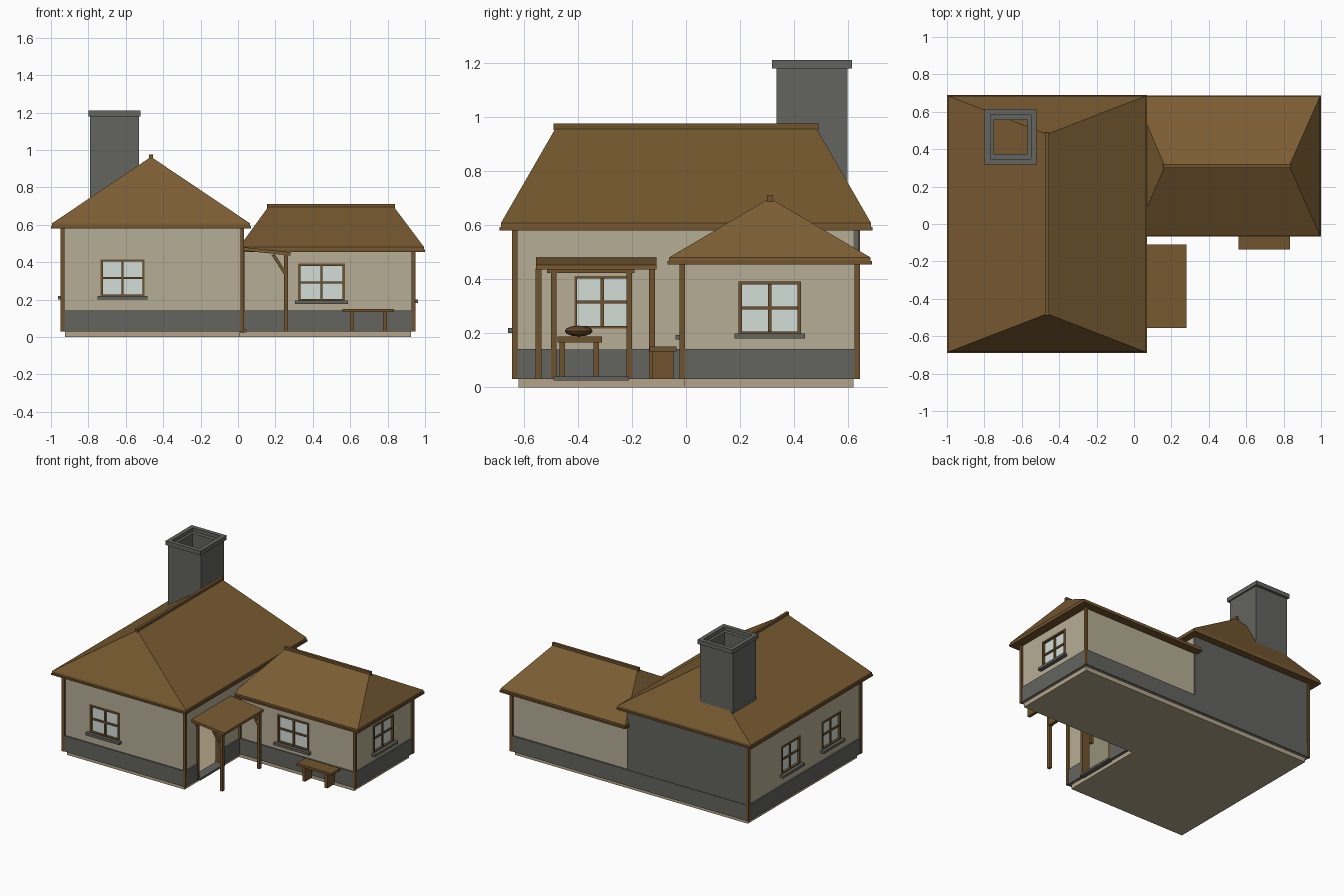
import bpy, bmesh, math
from mathutils import Matrix, Vector

if "Cube" in bpy.data.objects:
    bpy.data.objects.remove(bpy.data.objects["Cube"])


def material(name, rgb):
    m = bpy.data.materials.new(name)
    lin = [((c / 255 + 0.055) / 1.055) ** 2.4 for c in rgb]
    m.diffuse_color = (*lin, 1)
    m.use_nodes = True
    m.node_tree.nodes["Principled BSDF"].inputs["Base Color"].default_value = m.diffuse_color
    return m


ROOF = material("roof_brown", (122, 92, 50))
TIMBER = material("timber_brown", (112, 84, 46))
PLASTER = material("plaster_cream", (182, 174, 149))
SLAB = material("floor_tan", (180, 165, 138))
STONE = material("stone_grey", (99, 99, 95))
GLASS = material("glass_pale", (212, 222, 217))
BREAD = material("bread_brown", (100, 70, 36))


def finish(name, bm, mat, M=Matrix()):
    bmesh.ops.recalc_face_normals(bm, faces=bm.faces)
    me = bpy.data.meshes.new(name)
    bm.to_mesh(me)
    bm.free()
    me.transform(M)
    ob = bpy.data.objects.new(name, me)
    bpy.context.collection.objects.link(ob)
    if mat:
        me.materials.append(mat)
    return ob


def boxes(name, mat, parts, M=Matrix()):
    """One object from boxes given as (x0, x1, y0, y1, z0, z1)."""
    bm = bmesh.new()
    for x0, x1, y0, y1, z0, z1 in parts:
        T = Matrix.Translation(((x0 + x1) / 2, (y0 + y1) / 2, (z0 + z1) / 2))
        S = Matrix.Diagonal((x1 - x0, y1 - y0, z1 - z0, 1))
        bmesh.ops.create_cube(bm, size=1, matrix=T @ S)
    return finish(name, bm, mat, M)


def hull(name, mat, points):
    bm = bmesh.new()
    for p in points:
        bm.verts.new(p)
    bmesh.ops.convex_hull(bm, input=bm.verts[:])
    bmesh.ops.dissolve_limit(bm, angle_limit=0.01, verts=bm.verts[:], edges=bm.edges[:])
    return finish(name, bm, mat)


def cut(ob, cutters, mat):
    """Subtract the cutters, bake the result and colour it."""
    for c in cutters:
        m = ob.modifiers.new("cut", 'BOOLEAN')
        m.operation, m.solver, m.object = 'DIFFERENCE', 'EXACT', c
    bpy.context.view_layer.update()
    dg = bpy.context.evaluated_depsgraph_get()
    me = bpy.data.meshes.new_from_object(ob.evaluated_get(dg))
    ob.modifiers.clear()
    ob.data = me
    me.materials.clear()
    me.materials.append(mat)
    for c in cutters:
        bpy.data.objects.remove(c)


def window(name, x, y, z0, z1, w, turn):
    """Frame, cross bars, glass and sill; returns the cutter for the wall."""
    M = Matrix.Translation((x, y, 0)) @ Matrix.Rotation(math.radians(turn), 4, 'Z')
    h, t, mid = w / 2, 0.012, (z0 + z1) / 2
    a, b = -0.006, 0.035
    boxes(name + "_frame", TIMBER, [
        (-h, -h + t, a, b, z0, z1), (h - t, h, a, b, z0, z1),
        (-h + t, h - t, a, b, z1 - t, z1), (-h + t, h - t, a, b, z0, z0 + t),
        (-0.006, 0.006, 0.0, 0.026, z0 + t, z1 - t),
        (-h + t, h - t, 0.001, 0.025, mid - 0.006, mid + 0.006)], M)
    boxes(name + "_glass", GLASS, [(-h + t, h - t, 0.010, 0.016, z0 + t, z1 - t)], M)
    boxes(name + "_sill", STONE, [(-h - 0.016, h + 0.016, -0.028, 0.012, z0 - 0.014, z0 + 0.004)], M)
    g = h - 0.003
    return boxes("cutter", None, [(-g, g, -0.05, 0.07, z0 + 0.003, z1 - 0.003)], M)


# foundation slab and hollow walls
boxes("main_foundation", SLAB, [(-0.925, 0.01, -0.62, 0.62, 0, 0.035)])
boxes("wing_foundation", SLAB, [(0.01, 0.925, -0.005, 0.62, 0, 0.035)])

main = boxes("main_walls", None, [(-0.935, 0.02, -0.63, 0.63, 0.03, 0.585)])
main_cuts = [
    boxes("cutter", None, [(-0.895, -0.02, -0.59, 0.59, 0.01, 0.57)]),
    boxes("cutter", None, [(-0.05, 0.06, -0.485, -0.215, 0.01, 0.43)]),
    window("front_window", -0.617, -0.63, 0.215, 0.415, 0.235, 0),
    window("left_window_a", -0.935, -0.31, 0.215, 0.415, 0.21, -90),
    window("left_window_b", -0.935, 0.15, 0.215, 0.415, 0.21, -90)]
cut(main, main_cuts, PLASTER)

wing = boxes("wing_walls", None, [(0.0, 0.935, -0.01, 0.63, 0.03, 0.46)])
wing_cuts = [
    boxes("cutter", None, [(0.03, 0.895, 0.03, 0.59, 0.01, 0.45)]),
    window("wing_front_window", 0.447, -0.01, 0.19, 0.392, 0.25, 0),
    window("wing_right_window", 0.935, 0.31, 0.195, 0.392, 0.23, 90)]
cut(wing, wing_cuts, PLASTER)

# stone base course and stone back wall
z = (0.03, 0.142)
boxes("stone_base", STONE, [
    (-0.945, 0.03, -0.64, -0.585, *z), (-0.945, -0.89, -0.585, 0.585, *z),
    (-0.945, 0.945, 0.585, 0.642, *z), (-0.025, 0.03, -0.585, -0.49, *z),
    (-0.025, 0.03, -0.21, -0.02, *z), (0.03, 0.945, -0.02, 0.035, *z),
    (0.89, 0.945, 0.035, 0.585, *z)])
boxes("stone_back_wall", STONE, [(-0.932, 0.02, 0.62, 0.638, 0.14, 0.585)])

# corner timbers
boxes("main_corner_posts", TIMBER, [
    (x, x + 0.02, y, y + 0.02, 0.03, 0.582)
    for x, y in ((-0.948, -0.644), (0.013, -0.644), (-0.948, 0.624))])
boxes("wing_corner_posts", TIMBER, [
    (x, x + 0.02, y, y + 0.02, 0.03, 0.458)
    for x, y in ((0.928, -0.024), (0.928, 0.624), (0.015, -0.024))])


def hip_roof(name, x0, x1, y0, y1, z0, z1, ridge):
    boxes(name + "_eave_board", TIMBER, [(x0, x1, y0, y1, z0, z0 + 0.012)])
    i = 0.005
    pts = [(x, y, zz) for x in (x0 + i, x1 - i) for y in (y0 + i, y1 - i) for zz in (z0 + 0.006, z1)]
    hull(name, ROOF, pts + ridge)
    a, b = Vector(ridge[0]), Vector(ridge[1])
    boxes(name + "_ridge_cap", TIMBER, [
        (a.x - 0.01, b.x + 0.01, a.y - 0.01, b.y + 0.01, a.z - 0.012, a.z + 0.012)])


hip_roof("main_roof", -1.0, 0.07, -0.69, 0.69, 0.58, 0.607,
         [(-0.465, -0.48, 0.963), (-0.465, 0.48, 0.963)])
hip_roof("wing_roof", 0.0, 1.0, -0.068, 0.688, 0.455, 0.48,
         [(0.165, 0.31, 0.70), (0.83, 0.31, 0.70)])


# hollow chimney and its cap
def ring(name, x0, x1, y0, y1, z0, z1, t):
    boxes(name, STONE, [
        (x0, x1, y0, y0 + t, z0, z1), (x0, x1, y1 - t, y1, z0, z1),
        (x0, x0 + t, y0 + t, y1 - t, z0, z1), (x1 - t, x1, y0 + t, y1 - t, z0, z1)])


ring("chimney", -0.79, -0.53, 0.335, 0.597, 0.59, 1.185, 0.04)
ring("chimney_cap", -0.798, -0.52, 0.318, 0.615, 1.18, 1.21, 0.03)

# doorway
boxes("door_frame", TIMBER, [
    (-0.025, 0.032, -0.50, -0.48, 0.03, 0.425), (-0.025, 0.032, -0.22, -0.20, 0.03, 0.425),
    (-0.025, 0.036, -0.515, -0.19, 0.422, 0.438)])
boxes("door_step", STONE, [(-0.02, 0.045, -0.49, -0.21, 0.025, 0.04)])

# porch: sloping roof, two posts, two braces
hull("porch_roof", ROOF, [(x, y, zz) for y in (-0.555, -0.11)
                          for x, zz in ((0.0, 0.483), (0.0, 0.465), (0.28, 0.453), (0.28, 0.435))])
for side, y in (("front", -0.545), ("back", -0.125)):
    boxes("porch_post_" + side, TIMBER, [(0.247, 0.267, y - 0.011, y + 0.011, 0.03, 0.44)])
    hull("porch_brace_" + side, TIMBER, [
        (x, y + d, zz) for d in (-0.008, 0.008)
        for x, zz in ((0.18, 0.437), (0.196, 0.444), (0.252, 0.355), (0.252, 0.325))])

# bench outside
boxes("bench_seat", TIMBER, [(0.56, 0.835, -0.135, -0.035, 0.133, 0.15)])
boxes("bench_legs", TIMBER, [(x, x + 0.022, -0.125, -0.047, 0.03, 0.134) for x in (0.598, 0.775)])

# table and loaf inside
boxes("table_top", TIMBER, [(-0.45, -0.22, -0.475, -0.31, 0.165, 0.187)])
boxes("table_legs", TIMBER, [(x, x + 0.02, y, y + 0.02, 0.035, 0.167)
                             for x in (-0.44, -0.25) for y in (-0.468, -0.342)])
bm = bmesh.new()
bmesh.ops.create_uvsphere(bm, u_segments=12, v_segments=6, radius=1,
                          matrix=Matrix.Translation((-0.335, -0.397, 0.208)) @ Matrix.Diagonal((0.052, 0.052, 0.02, 1)))
finish("loaf", bm, BREAD)
